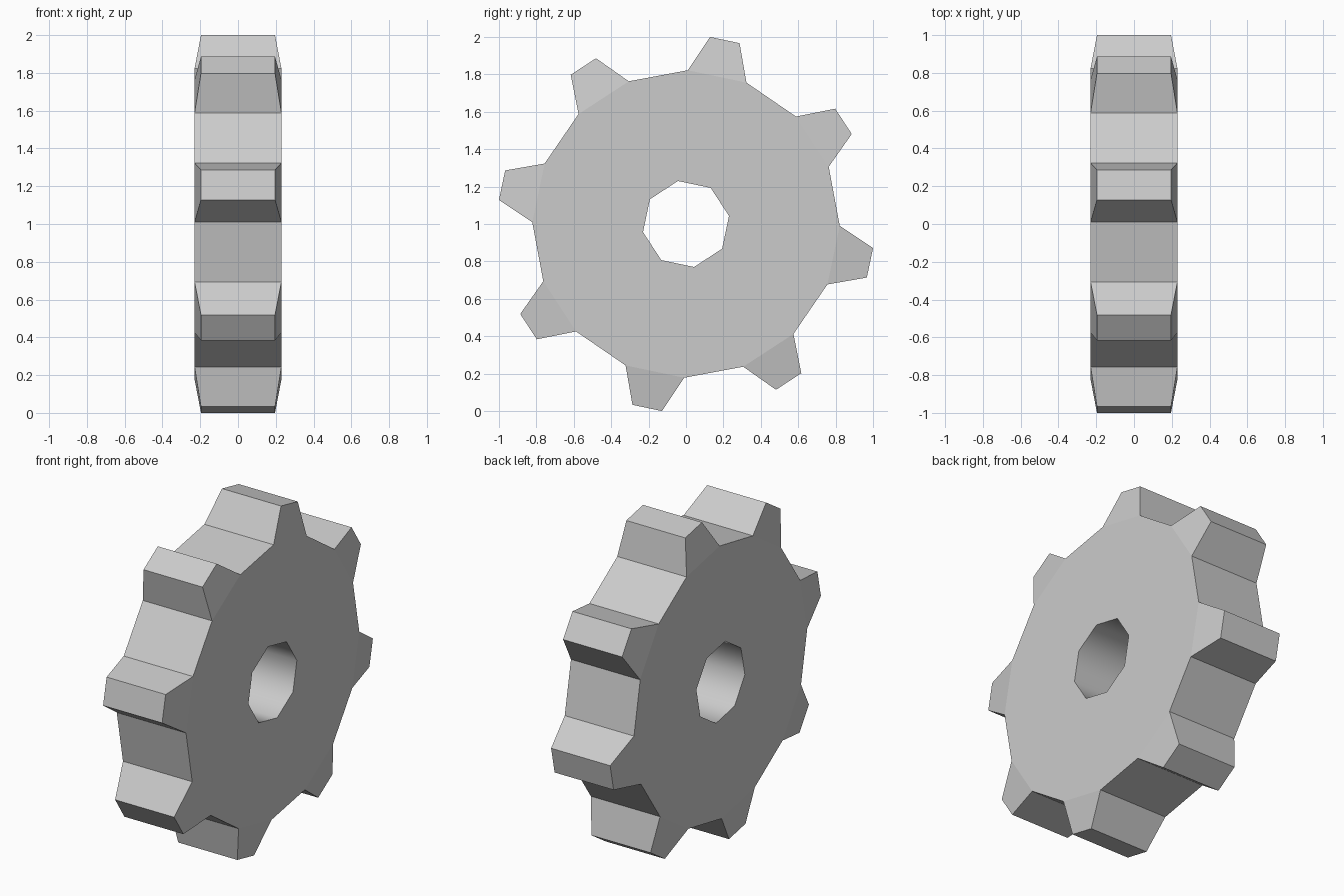
import bpy, bmesh
from math import cos, sin, radians

if "Cube" in bpy.data.objects:
    bpy.data.objects.remove(bpy.data.objects["Cube"])

TEETH = 8
STEP = 360 / TEETH
TOOTH_AT = 78.1           # angle of the first tooth, in the y-z plane
BORE_R, ROOT_R, TIP_R = 0.234, 0.822, 1.0083
HALF_W, TIP_HALF_W = 0.23, 0.196

bm = bmesh.new()


def pair(angle, radius, half):
    """Matching vertices on the -x and +x sides of the gear."""
    a = radians(angle)
    return [bm.verts.new((s * half, radius * cos(a), 1 + radius * sin(a))) for s in (-1, 1)]


# Vertex pairs for each tooth sector
bore, root_a, root_b, tip_a, tip_b = [], [], [], [], []
for i in range(TEETH):
    c = TOOTH_AT + i * STEP
    bore.append(pair(c - STEP / 2, BORE_R, HALF_W))
    root_a.append(pair(c - STEP / 4, ROOT_R, HALF_W))
    root_b.append(pair(c + STEP / 4, ROOT_R, HALF_W))
    tip_a.append(pair(c - 4.6, TIP_R, TIP_HALF_W))
    tip_b.append(pair(c + 4.6, TIP_R, TIP_HALF_W))


def strip(p, q):
    """Quad across the gear's width between two vertex pairs."""
    return bm.faces.new((p[0], q[0], q[1], p[1]))


for i in range(TEETH):
    n = (i + 1) % TEETH
    # Flat sides and tapered tooth sides
    for s in (0, 1):
        bm.faces.new((bore[i][s], root_a[i][s], root_b[i][s], bore[n][s]))
        bm.faces.new((bore[n][s], root_b[i][s], root_a[n][s]))
        bm.faces.new((root_a[i][s], tip_a[i][s], tip_b[i][s], root_b[i][s]))
    # Tooth flanks, tip and the valley to the next tooth
    strip(root_a[i], tip_a[i])
    strip(tip_a[i], tip_b[i])
    strip(tip_b[i], root_b[i])
    strip(root_b[i], root_a[n])
    # Bore wall, smooth shaded with sharp rims
    wall = strip(bore[n], bore[i])
    wall.smooth = True
    for e in wall.edges:
        if abs(e.verts[0].co.x - e.verts[1].co.x) < 0.01:
            e.smooth = False

bmesh.ops.recalc_face_normals(bm, faces=bm.faces)
mesh = bpy.data.meshes.new("gear_wheel")
bm.to_mesh(mesh)
bm.free()
bpy.context.collection.objects.link(bpy.data.objects.new("gear_wheel", mesh))
